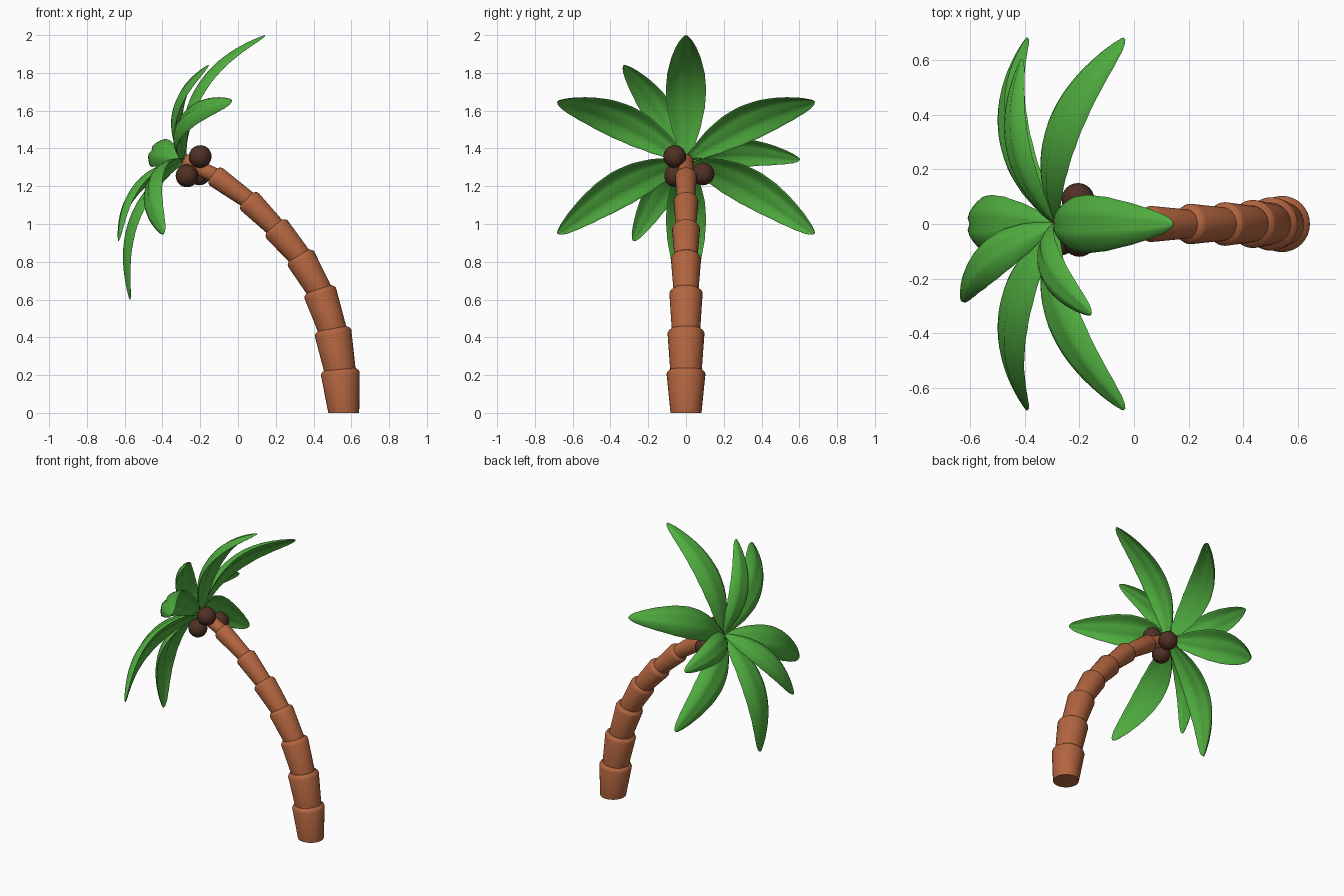
import bpy, bmesh, math
from mathutils import Vector

if "Cube" in bpy.data.objects:
    bpy.data.objects.remove(bpy.data.objects["Cube"])


def material(name, rgb):
    m = bpy.data.materials.new(name)
    m.diffuse_color = (*rgb, 1)
    m.use_nodes = True
    m.node_tree.nodes["Principled BSDF"].inputs["Base Color"].default_value = m.diffuse_color
    return m


BARK = material("bark", (0.45, 0.13, 0.05))
GREEN = material("leaf_green", (0.08, 0.42, 0.05))
BROWN = material("nut_brown", (0.08, 0.03, 0.018))


def loft(name, rings, mat, angle=35):
    """Skin a list of closed rings and cap both ends."""
    bm = bmesh.new()
    rows = [[bm.verts.new(p) for p in ring] for ring in rings]
    n = len(rows[0])
    for a, b in zip(rows, rows[1:]):
        for i in range(n):
            j = (i + 1) % n
            bm.faces.new((a[i], a[j], b[j], b[i]))
    bm.faces.new(rows[0][::-1])
    bm.faces.new(rows[-1])
    bmesh.ops.recalc_face_normals(bm, faces=bm.faces)
    me = bpy.data.meshes.new(name)
    bm.to_mesh(me)
    bm.free()
    ob = bpy.data.objects.new(name, me)
    bpy.context.collection.objects.link(ob)
    me.materials.append(mat)
    smooth(ob, angle)
    return ob


def smooth(ob, angle):
    bpy.ops.object.select_all(action='DESELECT')
    bpy.context.view_layer.objects.active = ob
    ob.select_set(True)
    bpy.ops.object.shade_smooth_by_angle(angle=math.radians(angle))


Y = Vector((0, 1, 0))

# Trunk: flared segments stacked along a leaning curve
path = [(.56, 0), (.54, .225), (.5, .44), (.43, .65), (.325, .83),
        (.195, .985), (.05, 1.13), (-.13, 1.26), (-.29, 1.34)]
low = [.082, .082, .074, .065, .06, .052, .046, .04]
high = [.103, .098, .088, .08, .074, .066, .058, .04]
for k in range(8):
    p, q = (Vector((x, 0, z)) for x, z in path[k:k + 2])
    d = (q - p).normalized()
    side = Y.cross(d)
    length = (q - p).length
    start = -.02 if k else 0
    rings = []
    for h, r in ((start, low[k]), (length - .018, high[k]),
                 (length - .006, high[k] - .005), (length + .006, high[k] - .02)):
        ring = []
        for i in range(32):
            t = math.tau * i / 32
            v = p + d * h + (side * math.cos(t) + Y * math.sin(t)) * r
            if k == 0 and h == 0:
                v.z = 0  # flat foot
            ring.append(v)
        rings.append(ring)
    loft(f"trunk_segment_{k + 1}", rings, BARK, 30)

# Leaves: arched blades fanned around the tilted crown axis
AXIS = Vector((-.89, 0, .456)).normalized()
UP = Vector((.456, 0, .89)).normalized()
CROWN = Vector((-.286, 0, 1.336))
WIDTH = [(0, .02), (.1, .05), (.2, .077), (.35, .1), (.5, .107), (.65, .099),
         (.8, .077), (.9, .054), (.96, .034), (.99, .018), (1, .006)]


def half_width(t):
    for (a, wa), (b, wb) in zip(WIDTH, WIDTH[1:]):
        if t <= b:
            return wa + (wb - wa) * (t - a) / (b - a)
    return WIDTH[-1][1]


def leaf(name, angle, scale=1.0, pitch=0.0):
    a, p = math.radians(angle), math.radians(pitch)
    radial = UP * math.cos(a) + Y * math.sin(a)
    out = radial * math.cos(p) + AXIS * math.sin(p)
    lift = AXIS * math.cos(p) - radial * math.sin(p)
    across = out.cross(lift)
    steps = [i / 20 for i in range(19)] + [.93, .96, .98, .992, 1]
    rings = []
    for t in steps:
        w = half_width(t)
        f = w / .107
        centre = out * (.785 * t) + lift * (-.08 * t + .6 * (t - t * t))
        tangent = (out * .785 + lift * (-.08 + .6 * (1 - 2 * t))).normalized()
        normal = across.cross(tangent).normalized()
        ring = []
        for i in range(24):
            c = math.tau * i / 24
            s = math.cos(c)
            bend = -.045 * f * s * s                         # arched blade
            groove = -.014 * f * max(0, 1 - abs(s) / .3)     # folded midrib
            thick = .013 * min(1, f + .15) * math.sin(c)
            ring.append(CROWN + scale * (centre + across * (w * s)
                                         + normal * (bend + groove + thick)))
        rings.append(ring)
    loft(name, rings, GREEN, 50)


for i in range(6):
    leaf(f"large_leaf_{i + 1}", 60 * i)
for i, ang in enumerate((-33, 95, -152.5)):
    leaf(f"small_leaf_{i + 1}", ang, .78, 16.6)

# Coconuts
for i, pos in enumerate(((-.2, -.06, 1.357), (-.205, .09, 1.265), (-.27, -.055, 1.255))):
    bpy.ops.mesh.primitive_uv_sphere_add(segments=24, ring_count=16, radius=.06, location=pos)
    ob = bpy.context.object
    ob.name = f"coconut_{i + 1}"
    ob.data.materials.append(BROWN)
    smooth(ob, 60)
